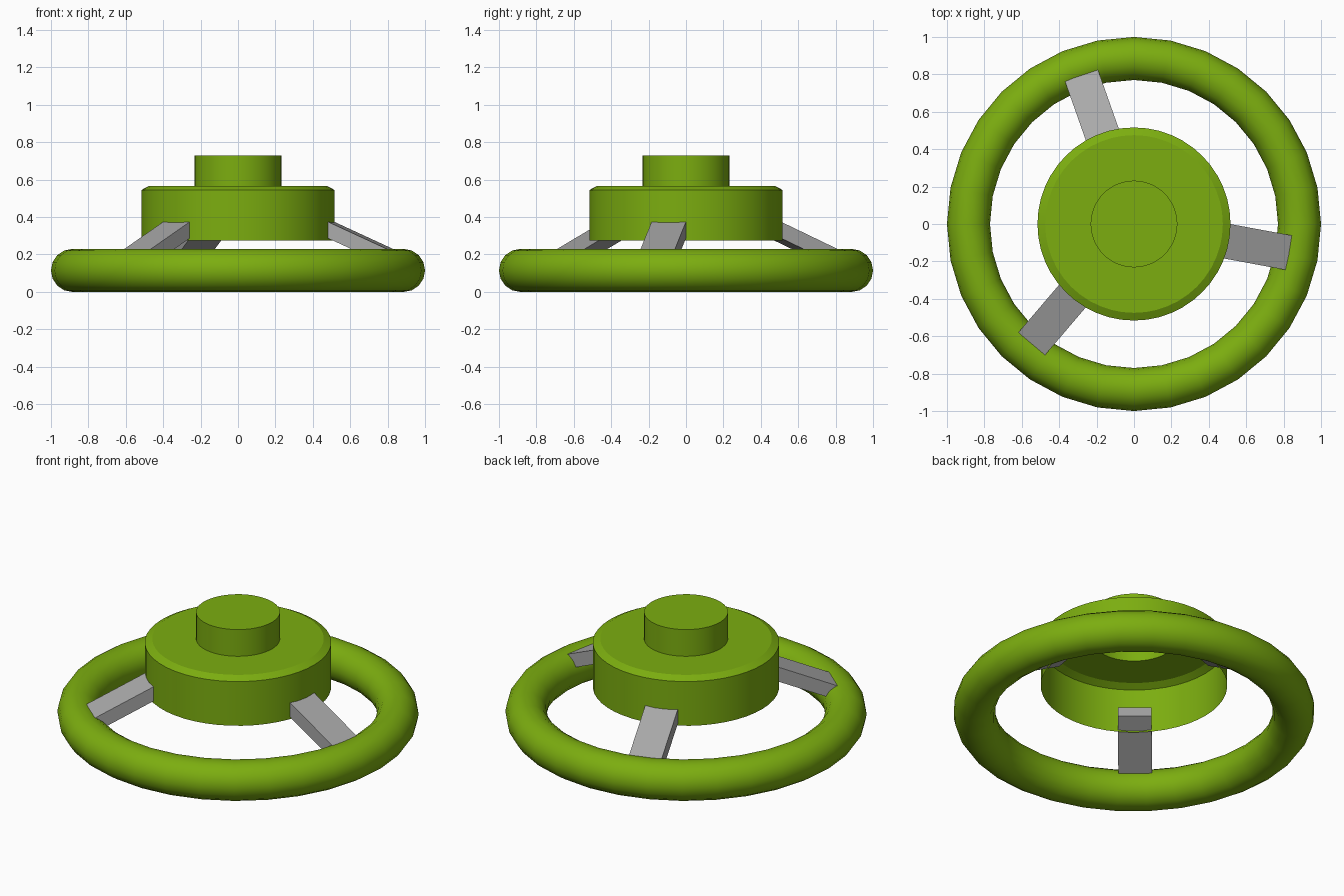
import bpy, bmesh, math
from mathutils import Matrix, Vector

cube = bpy.data.objects.get("Cube")
if cube:
    bpy.data.objects.remove(cube, do_unlink=True)


def make_material(name, rgb):
    mat = bpy.data.materials.new(name)
    mat.use_nodes = True
    mat.diffuse_color = (*rgb, 1)
    mat.node_tree.nodes["Principled BSDF"].inputs["Base Color"].default_value = (*rgb, 1)
    return mat


green = make_material("leaf green", (0.20, 0.42, 0.005))
grey = make_material("spoke grey", (0.40, 0.40, 0.40))


def add_object(name, bm, mat, smooth_angle=None):
    mesh = bpy.data.meshes.new(name)
    bm.to_mesh(mesh)
    bm.free()
    mesh.materials.append(mat)
    obj = bpy.data.objects.new(name, mesh)
    bpy.context.collection.objects.link(obj)
    if smooth_angle:
        bpy.ops.object.select_all(action='DESELECT')
        obj.select_set(True)
        bpy.context.view_layer.objects.active = obj
        bpy.ops.object.shade_smooth_by_angle(angle=math.radians(smooth_angle))
    return obj


def lathe(name, profile, steps, mat, smooth_angle, closed=False):
    """Spin an (r, z) profile around the z axis."""
    bm = bmesh.new()
    verts = [bm.verts.new((r, 0, z)) for r, z in profile]
    pairs = list(zip(verts, verts[1:]))
    if closed:
        pairs.append((verts[-1], verts[0]))
    edges = [bm.edges.new(p) for p in pairs]
    bmesh.ops.spin(bm, geom=verts + edges, cent=(0, 0, 0), axis=(0, 0, 1),
                   angle=math.tau, steps=steps)
    bmesh.ops.remove_doubles(bm, verts=bm.verts, dist=0.0005)
    bmesh.ops.recalc_face_normals(bm, faces=bm.faces)
    # Topmost face must look up
    top = max(bm.faces, key=lambda f: f.calc_center_median().z)
    if top.normal.z < 0:
        bmesh.ops.reverse_faces(bm, faces=bm.faces)
    return add_object(name, bm, mat, smooth_angle)


# Rim: round ring lying on the ground
TUBE, RING = 0.115, 0.885
circle = [(RING + TUBE * math.cos(a), TUBE + TUBE * math.sin(a))
          for a in (math.tau * i / 16 for i in range(16))]
lathe("rim", circle, 32, green, 60, closed=True)

# Hub: hollow cup, open underneath, with a hollow knob on top
lathe("hub", [(0.516, 0.275), (0.516, 0.545), (0.475, 0.567), (0.232, 0.567),
              (0.232, 0.73), (0, 0.73)], 48, green, 28)

# Spokes: three flat bars sloping from the hub down into the rim
WIDTH, THICK, SLOPE = 0.187, 0.08, math.radians(24.4)
inner = Vector((0.455, 0, 0.398))
length = 0.44
for i in range(3):
    bm = bmesh.new()
    bmesh.ops.create_cube(bm, size=1)
    bmesh.ops.scale(bm, vec=(length, WIDTH, THICK), verts=bm.verts)
    bmesh.ops.translate(bm, vec=(length / 2, 0, -THICK / 2), verts=bm.verts)
    turn = Matrix.Rotation(math.radians(120 * i - 10.5), 4, 'Z')
    tilt = Matrix.Rotation(SLOPE, 4, 'Y')
    bm.transform(turn @ Matrix.Translation(inner) @ tilt)
    add_object(f"spoke_{i + 1}", bm, grey)
